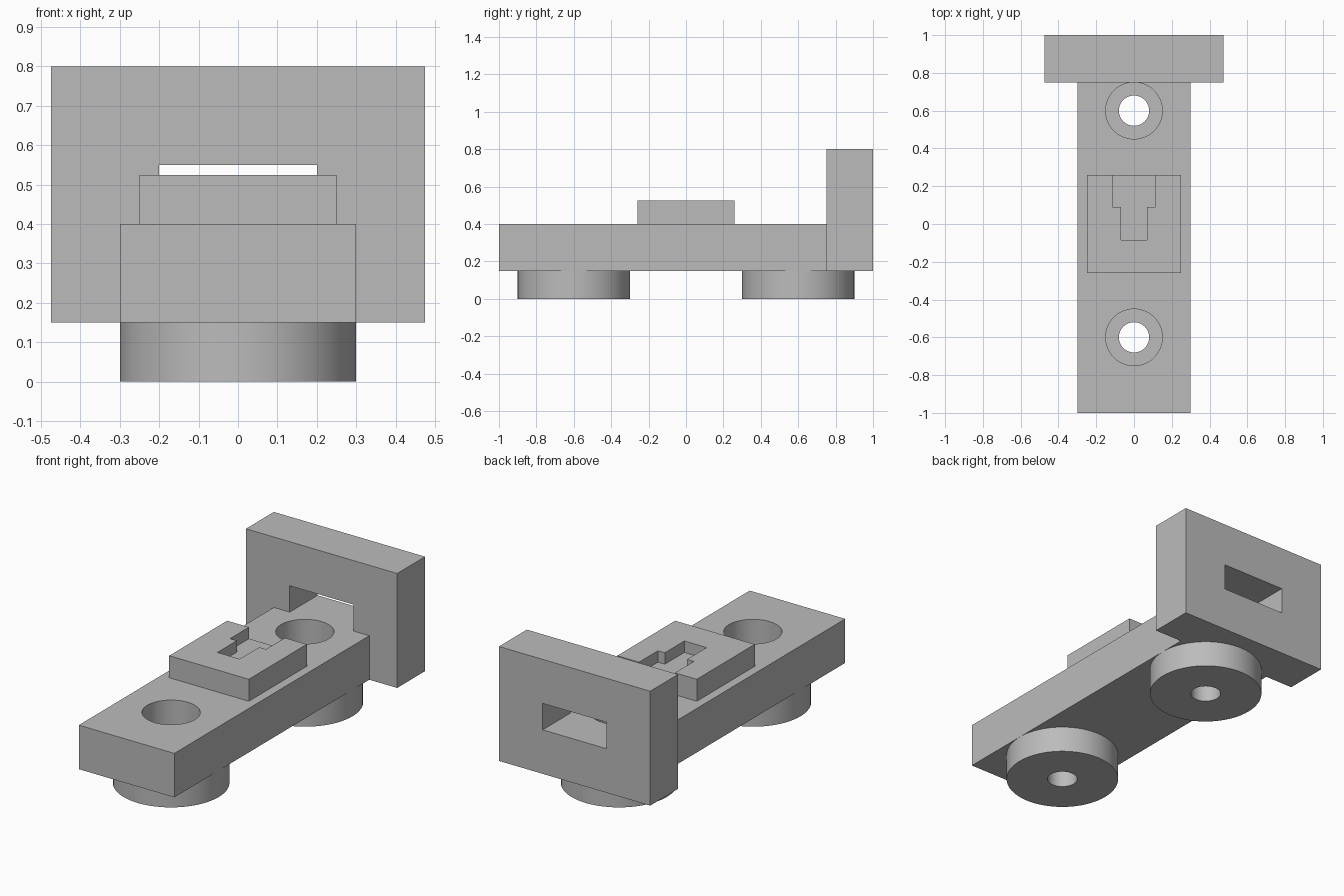
import bpy
import bmesh
from math import cos, sin, tau, radians

cube = bpy.data.objects.get("Cube")
if cube:
    bpy.data.objects.remove(cube, do_unlink=True)

gray = bpy.data.materials.new("plain gray")
gray.use_nodes = True
gray.diffuse_color = (0.5, 0.5, 0.5, 1)
gray.node_tree.nodes["Principled BSDF"].inputs["Base Color"].default_value = (0.5, 0.5, 0.5, 1)


def rect(x, y0, y1):
    """Outline of a rectangle centred on x = 0."""
    return [(-x, y0), (x, y0), (x, y1), (-x, y1)]


def circle(y, r, sides=72):
    return [(r * cos(tau * i / sides), y + r * sin(tau * i / sides)) for i in range(sides)]


def prism(name, outline, z0, z1):
    """Upright prism on a counter-clockwise outline."""
    bm = bmesh.new()
    face = bm.faces.new([bm.verts.new((x, y, z0)) for x, y in outline])
    top = bmesh.ops.extrude_face_region(bm, geom=[face], use_keep_orig=True)["geom"]
    bmesh.ops.translate(bm, vec=(0, 0, z1 - z0),
                        verts=[v for v in top if isinstance(v, bmesh.types.BMVert)])
    bmesh.ops.recalc_face_normals(bm, faces=bm.faces)
    mesh = bpy.data.meshes.new(name)
    bm.to_mesh(mesh)
    bm.free()
    mesh.materials.append(gray)
    obj = bpy.data.objects.new(name, mesh)
    bpy.context.collection.objects.link(obj)
    return obj


def select(obj):
    bpy.ops.object.select_all(action='DESELECT')
    obj.select_set(True)
    bpy.context.view_layer.objects.active = obj


def cut(obj, outline, z0, z1):
    """Subtract a prism from the object."""
    cutter = prism("cutter", outline, z0, z1)
    cutter.hide_render = True
    mod = obj.modifiers.new("cut", 'BOOLEAN')
    mod.operation = 'DIFFERENCE'
    mod.solver = 'EXACT'
    mod.object = cutter
    select(obj)
    bpy.ops.object.modifier_apply(modifier=mod.name)
    bpy.data.objects.remove(cutter, do_unlink=True)


def smooth(obj):
    select(obj)
    bpy.ops.object.shade_smooth_by_angle(angle=radians(30))


# Long base bar with wide holes, and a round foot with a narrow hole under each
base = prism("base_bar", rect(0.3, -1, 0.75), 0.15, 0.4)
for side, y in (("front", -0.6), ("back", 0.6)):
    cut(base, circle(y, 0.15), 0.1, 0.5)
    foot = prism(side + "_foot", circle(y, 0.3), 0, 0.15)
    cut(foot, circle(y, 0.08), -0.1, 0.3)
    smooth(foot)
smooth(base)

# Raised block with a T-shaped pocket open at the back
block = prism("raised_block", rect(0.25, -0.26, 0.26), 0.4, 0.525)
right_half = [(0.07, -0.085), (0.07, 0.09), (0.113, 0.09), (0.113, 0.4)]
cut(block, right_half + [(-x, y) for x, y in reversed(right_half)], 0.46, 0.6)

# Upright end plate with a slot level with the top of the base
plate = prism("end_plate", rect(0.475, 0.75, 1), 0.15, 0.8)
cut(plate, rect(0.2, 0.6, 1.2), 0.4, 0.55)
